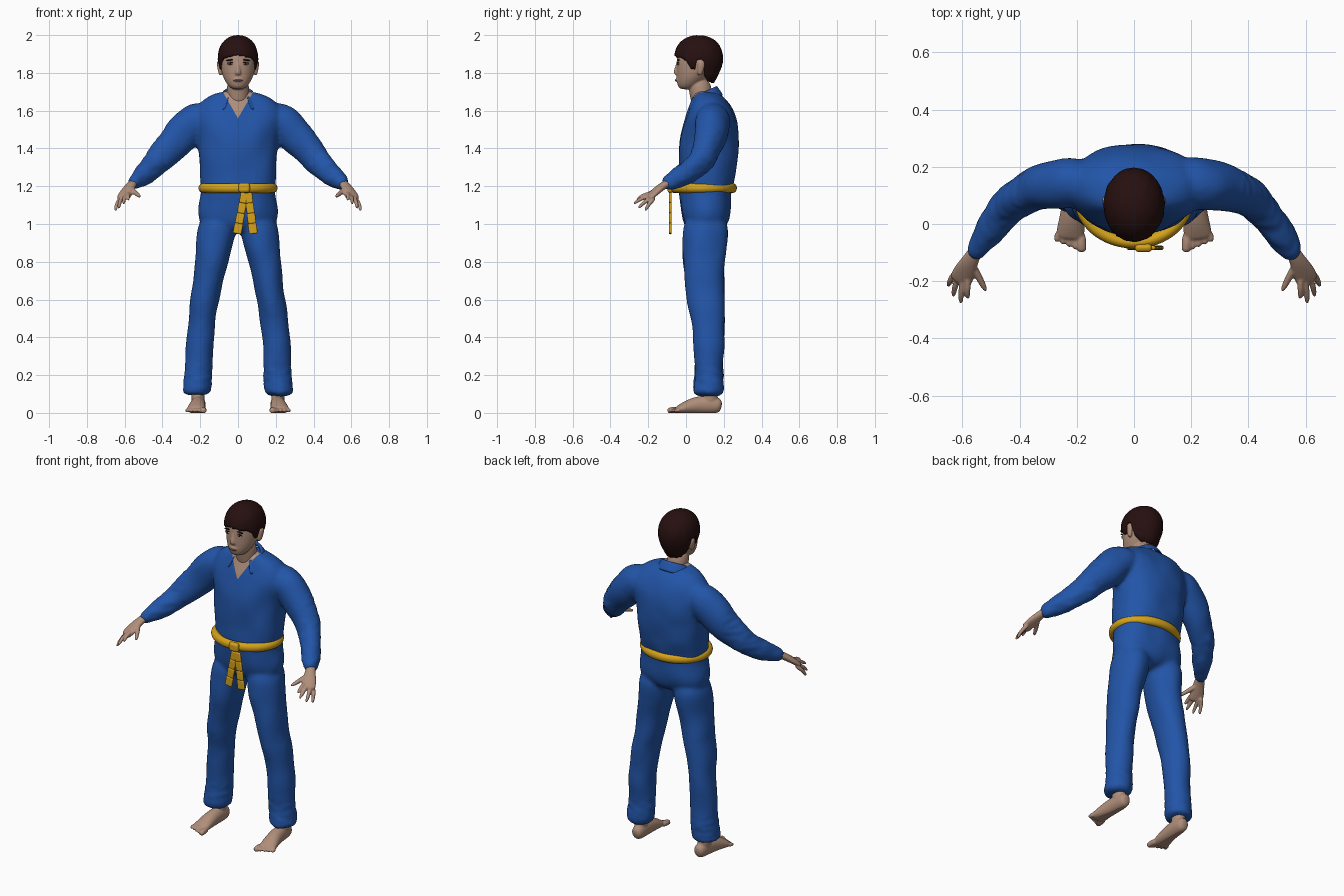
import bpy, bmesh, math, random
from mathutils import Vector, noise

cube = bpy.data.objects.get("Cube")
if cube:
    bpy.data.objects.remove(cube)
random.seed(4)


def material(name, rgb):
    m = bpy.data.materials.new(name)
    m.use_nodes = True
    m.diffuse_color = (*rgb, 1)
    m.node_tree.nodes["Principled BSDF"].inputs["Base Color"].default_value = (*rgb, 1)
    return m


BLUE = material("blue_cloth", (.016, .09, .39))
YELLOW = material("yellow_belt", (.66, .36, .01))
SKIN = material("skin", (.43, .27, .195))
HAIR = material("dark_brown_hair", (.02, .005, .005))
WHITE = material("eye_white", (.6, .55, .5))
LIPS = material("lips", (.3, .14, .11))


def lerp_table(table, key):
    """Interpolate rows whose first entry is the key."""
    for a, b in zip(table, table[1:]):
        if key <= b[0]:
            t = max(0, (key - a[0]) / (b[0] - a[0]))
            return [p + (q - p) * t for p, q in zip(a[1:], b[1:])]
    return table[-1][1:]


def tube(bm, stations, side=1, level=False, sides=20, power=2.0):
    """Loft oval rings (x, y, z, radius, radius) along a path; level keeps rings flat."""
    pts = [Vector(s[:3]) for s in stations]
    rings = []
    for i, s in enumerate(stations):
        t = (pts[min(i + 1, len(pts) - 1)] - pts[max(i - 1, 0)]).normalized()
        u, v = Vector((1, 0, 0)), Vector((0, 1, 0))
        if not level:
            u = t.cross(Vector((0, 0, 1))).normalized()
            v = u.cross(t)
        ring = []
        for k in range(sides):
            a = math.tau * k / sides
            c, d = math.cos(a), math.sin(a)
            p = pts[i] + u * s[3] * math.copysign(abs(c) ** (2 / power), c) \
                + v * s[4] * math.copysign(abs(d) ** (2 / power), d)
            ring.append(bm.verts.new((p.x * side, p.y, p.z)))
        rings.append(ring)
    skin_rings(bm, rings)
    bm.faces.new(rings[0])
    bm.faces.new(rings[-1])


def skin_rings(bm, rings, closed=True):
    for a, b in zip(rings, rings[1:]):
        n = len(a)
        for k in range(n if closed else n - 1):
            bm.faces.new((a[k], a[(k + 1) % n], b[(k + 1) % n], b[k]))


def finish(name, bm, mat):
    bmesh.ops.recalc_face_normals(bm, faces=bm.faces)
    mesh = bpy.data.meshes.new(name)
    bm.to_mesh(mesh)
    bm.free()
    mesh.materials.append(mat)
    mesh.polygons.foreach_set("use_smooth", [True] * len(mesh.polygons))
    obj = bpy.data.objects.new(name, mesh)
    bpy.context.collection.objects.link(obj)
    return obj


def fuse(name, bm, mat, voxel, smooth):
    """Blend overlapping lofts into one smooth skin."""
    obj = finish(name, bm, mat)
    obj.modifiers.new("round", 'SUBSURF').levels = 2
    r = obj.modifiers.new("fuse", 'REMESH')
    r.mode, r.voxel_size, r.use_smooth_shade = 'VOXEL', voxel, True
    m = obj.modifiers.new("soften", 'SMOOTH')
    m.factor, m.iterations = .5, smooth
    mesh = bpy.data.meshes.new_from_object(obj.evaluated_get(bpy.context.evaluated_depsgraph_get()))
    obj.modifiers.clear()
    obj.data = mesh
    mesh.materials.clear()
    mesh.materials.append(mat)
    return obj


def ball(name, loc, scale, mat, tilt=0):
    bpy.ops.mesh.primitive_uv_sphere_add(segments=20, ring_count=12, location=loc, rotation=(0, tilt, 0))
    o = bpy.context.object
    o.name, o.scale = name, scale
    o.data.materials.append(mat)
    bpy.ops.object.shade_smooth()


# Suit: torso, sleeves and trouser legs
bm = bmesh.new()
torso = [(.95, .1, .15, .09), (1.02, .108, .215, .128), (1.1, .105, .21, .137), (1.17, .1, .195, .135),
         (1.23, .112, .2, .15), (1.4, .123, .207, .16), (1.5, .127, .225, .155), (1.58, .13, .25, .13),
         (1.635, .125, .22, .105), (1.675, .115, .16, .08), (1.71, .1, .07, .055)]
tube(bm, [(0, y, z, a, b) for z, y, a, b in torso], level=True, sides=28, power=2.3)
arm = [(.13, .14, 1.57, .08, .08), (.22, .145, 1.555, .095, .105), (.3, .135, 1.475, .085, .1),
       (.395, .105, 1.365, .072, .082), (.47, .03, 1.285, .06, .066), (.53, -.06, 1.235, .047, .05),
       (.57, -.12, 1.205, .038, .038)]
leg = [(.22, .12, .09, .068, .075), (.217, .12, .12, .08, .083), (.209, .12, .2, .073, .072),
       (.203, .127, .4, .074, .08), (.182, .105, .58, .076, .1), (.14, .092, .8, .084, .112),
       (.115, .1, .93, .105, .125), (.105, .107, 1.05, .1, .12)]
for s in (1, -1):
    tube(bm, arm, s)
    tube(bm, leg, s, level=True)
suit = fuse("suit", bm, BLUE, .012, 5)
suit.data.materials.append(SKIN)

# Cloth folds and the open neck
bm = bmesh.new()
bm.from_mesh(suit.data)
bm.normal_update()
for v in bm.verts:
    x, y, z = v.co
    ripple = .004 if z < .25 or abs(x) > .38 else 0
    v.co += v.normal * (.008 * noise.noise(Vector((x * 9, y * 9, z * 7)))
                        + ripple * noise.noise(Vector((x * 20, y * 12, z * 40))))
for s in (1, -1):
    near = [f for f in bm.faces if f.calc_center_median().z > 1.53
            and f.calc_center_median().y < .1 and abs(f.calc_center_median().x) < .13]
    geom = set(near) | {e for f in near for e in f.edges} | {v for f in near for v in f.verts}
    bmesh.ops.bisect_plane(bm, geom=list(geom), plane_co=(0, 0, 1.56), plane_no=(s, 0, -.58))
for f in bm.faces:
    c = f.calc_center_median()
    if c.y < .1 and abs(c.x) < (c.z - 1.56) * .58:
        f.material_index = 1
    f.smooth = True
bm.to_mesh(suit.data)
bm.free()

# Folded collar
bm = bmesh.new()
rows = []
for r, drop, tip in ((.068, .03, 0), (.076, 0, 0), (.09, .02, .01), (.118, .055, .025)):
    row = []
    for i in range(33):
        a = math.radians(-142 + 284 * i / 32)
        f = (1 - math.cos(a)) / 2
        row.append(bm.verts.new((r * math.sin(a), .09 + r * .92 * math.cos(a), 1.738 - .065 * f - drop - tip * f)))
    rows.append(row)
skin_rings(bm, rows, closed=False)
collar = finish("collar", bm, BLUE)
collar.modifiers.new("thickness", 'SOLIDIFY').thickness = .008
collar.modifiers.new("round", 'SUBSURF').levels = 1

# Head, nose, ears and neck
skull = [(1.712, .0, .028, .028), (1.73, .01, .052, .056), (1.77, .03, .078, .08), (1.82, .05, .092, .1),
         (1.88, .06, .096, .112), (1.94, .067, .085, .1), (1.975, .067, .05, .06)]
bm = bmesh.new()
tube(bm, [(0, y, z, a, b) for z, y, a, b in skull], level=True, sides=24)
tube(bm, [(0, .095, 1.6, .06, .06), (0, .08, 1.68, .06, .06), (0, .065, 1.78, .06, .065)], level=True)
tube(bm, [(0, -.04, 1.785, .02, .012), (0, -.05, 1.8, .018, .021), (0, -.044, 1.83, .01, .014),
          (0, -.04, 1.865, .009, .01)], level=True, sides=12)
tube(bm, [(0, -.042, 1.75, .02, .008), (0, -.045, 1.762, .028, .012), (0, -.044, 1.776, .016, .01)], level=True)
for s in (1, -1):
    tube(bm, [(.09, .072, 1.785, .01, .01), (.096, .077, 1.81, .011, .018),
              (.102, .082, 1.85, .012, .022), (.098, .08, 1.868, .01, .014)], s, level=True, sides=12)
fuse("head", bm, SKIN, .005, 3)


def face_y(x, z):
    y, a, b = lerp_table(skull, z)
    return y - b * math.sqrt(1 - (x / a) ** 2)


for s, label in ((1, "left"), (-1, "right")):
    y = face_y(.04, 1.848)
    ball(label + "_eye", (s * .04, y, 1.848), (.015, .005, .006), WHITE, s * .08)
    ball(label + "_iris", (s * .04, y - .003, 1.848), (.007, .004, .006), HAIR)
    ball(label + "_eyelid_line", (s * .041, y - .001, 1.854), (.017, .005, .0025), HAIR, s * .12)
    ball(label + "_eyebrow", (s * .042, face_y(.042, 1.868), 1.868), (.021, .006, .004), HAIR, s * .1)
ball("mouth", (0, face_y(0, 1.76) - .004, 1.76), (.024, .006, .005), LIPS)

# Short hair, shaped between the hairline and the crown
hairline = [(0, 1.892), (40, 1.882), (58, 1.868), (70, 1.82), (80, 1.82), (85, 1.868),
            (102, 1.868), (110, 1.79), (130, 1.757), (180, 1.75)]
bm = bmesh.new()
columns, layers = 72, 14
edge = [lerp_table(hairline, abs(180 - 360 * i / columns))[0] + random.uniform(-.004, .004) for i in range(columns)]
rings = []
for j in range(-1, layers):
    ring = []
    for i in range(columns):
        a = math.tau * i / columns
        z = edge[i] + (2 - edge[i]) * math.sin(max(j, 0) / layers * math.pi / 2)
        k = math.sqrt(1 - ((z - 1.87) / .13) ** 2.4) if z > 1.87 else 1 - .32 * ((1.87 - z) / .11) ** 1.5
        k *= .82 if j < 0 else 1 + .02 * noise.noise(Vector((math.cos(a) * 5, math.sin(a) * 5, z * 18)))
        ring.append(bm.verts.new((.107 * k * math.sin(a), .067 + .13 * k * math.cos(a), z)))
    rings.append(ring)
skin_rings(bm, rings)
bm.faces.new(rings[-1])
finish("hair", bm, HAIR)

# Hands and bare feet
fingers = [((.58, -.205, 1.157), (.58, -.262, 1.125)), ((.598, -.2, 1.147), (.605, -.28, 1.105)),
           ((.616, -.189, 1.135), (.632, -.255, 1.08)), ((.63, -.176, 1.125), (.65, -.218, 1.067))]
for s, label in ((1, "left"), (-1, "right")):
    bm = bmesh.new()
    tube(bm, [(.54, -.07, 1.23, .024, .022), (.568, -.12, 1.205, .026, .021), (.588, -.16, 1.172, .04, .019),
              (.605, -.194, 1.143, .041, .016), (.612, -.205, 1.133, .034, .012)], s)
    for base, tip in fingers:
        a, b = Vector(base), Vector(tip)
        bend = a.lerp(b, .5) + Vector((.003, -.002, .007))
        root = a.lerp(Vector((.59, -.16, 1.17)), .4)
        tube(bm, [(*p, r, r) for p, r in ((root, .012), (a, .012), (bend, .011), (b, .008))], s, sides=10)
    tube(bm, [(.572, -.135, 1.19, .015, .015), (.55, -.17, 1.172, .014, .014), (.532, -.205, 1.155, .012, .012),
              (.516, -.236, 1.143, .008, .008)], s, sides=10)
    fuse(label + "_hand", bm, SKIN, .0045, 2)

    bm = bmesh.new()
    tube(bm, [(.207, .19, .035, .026, .03), (.207, .16, .042, .037, .046), (.21, .08, .045, .039, .05),
              (.217, .01, .032, .046, .038), (.223, -.035, .018, .051, .024), (.225, -.055, .014, .046, .016)], s)
    tube(bm, [(.21, .125, .03, .036, .045), (.212, .125, .09, .035, .042), (.212, .125, .17, .04, .045)],
         s, level=True)
    for i in range(5):
        x, r = .184 + .0205 * i, .012 if i else .018
        tip = -.1 + .009 * i
        tube(bm, [(x, -.03, .016, r, r), (x, tip + .025, .015, r, r), (x + .002 * i - .003, tip, .01, r, r * .8)],
             s, sides=10)
    foot = fuse(label + "_foot", bm, SKIN, .005, 2)
    for v in foot.data.vertices:
        v.co.z = max(v.co.z, 0)

# Belt ring, knot and hanging segmented ends
bpy.ops.mesh.primitive_torus_add(major_segments=64, minor_segments=16, major_radius=.165, minor_radius=.022,
                                 location=(0, .092, 1.19))
belt = bpy.context.object
belt.name, belt.scale = "belt", (1.12, .95, 1.15)
belt.data.materials.append(YELLOW)
bpy.ops.object.shade_smooth()


def pad(name, loc, size, tilt=0):
    bpy.ops.mesh.primitive_cube_add(size=1, location=loc, rotation=(0, tilt, 0))
    o = bpy.context.object
    o.name, o.scale = name, size
    bpy.ops.object.transform_apply(location=False, rotation=False)
    o.data.materials.append(YELLOW)
    b = o.modifiers.new("soft_edges", 'BEVEL')
    b.width, b.segments = min(size) * .45, 3
    bpy.ops.object.shade_smooth_by_angle()


pad("belt_knot", (.033, -.083, 1.192), (.06, .03, .052))
for label, top, bottom in (("left", .058, .078), ("right", .03, 0)):
    for i in range(4):
        t = i / 3
        pad(f"{label}_belt_end_{i + 1}", (top + (bottom - top) * t, -.083, 1.138 - .162 * t),
            (.04 + .006 * t, .015, .056), (top - bottom) / .162)
